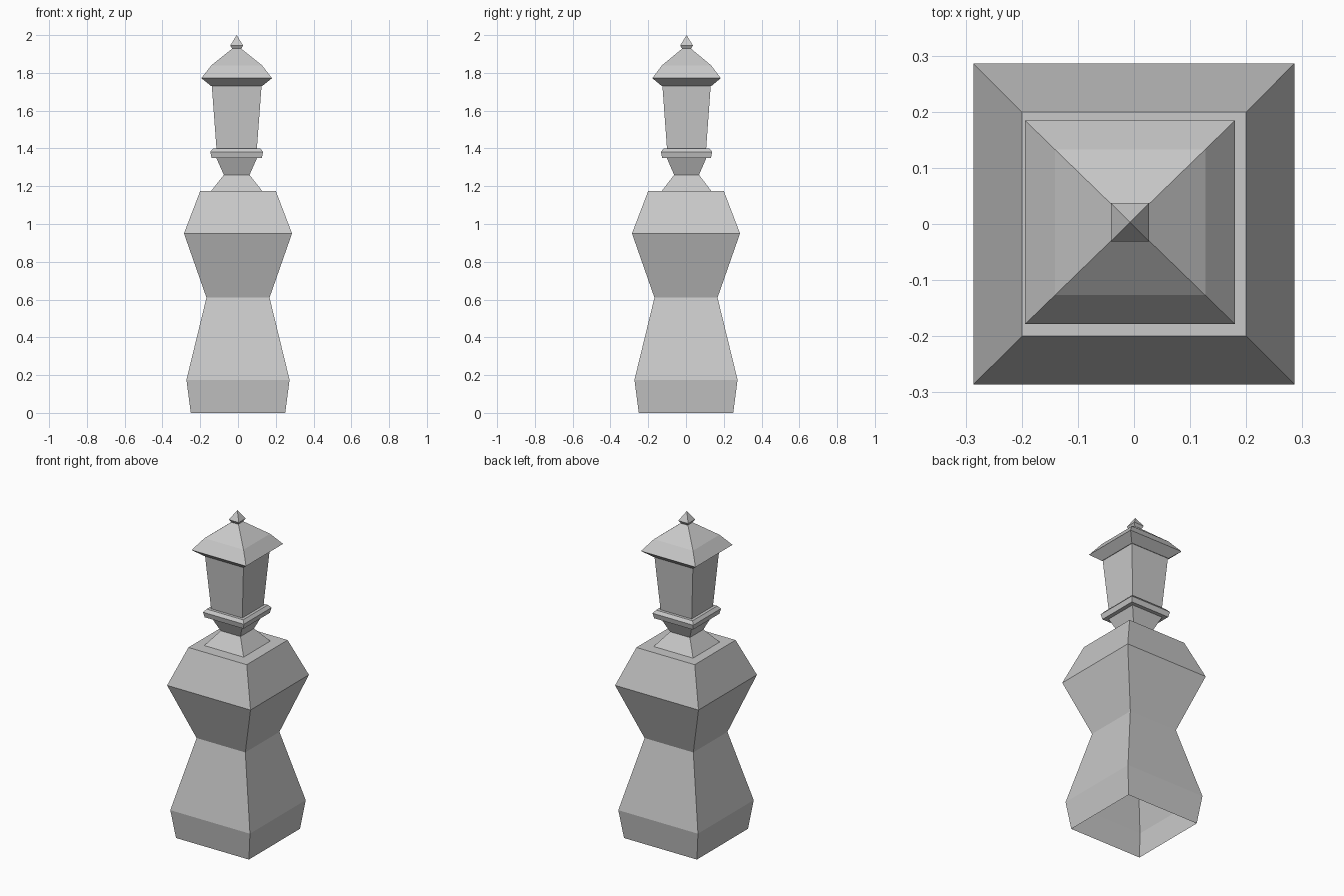
import bpy
import bmesh

cube = bpy.data.objects.get("Cube")
if cube:
    bpy.data.objects.remove(cube, do_unlink=True)

# One plain stone colour
stone = bpy.data.materials.new("light grey stone")
stone.use_nodes = True
colour = (0.58, 0.58, 0.58, 1)
stone.diffuse_color = colour
bsdf = next(n for n in stone.node_tree.nodes if n.type == "BSDF_PRINCIPLED")
bsdf.inputs["Base Color"].default_value = colour


def square_tower(name, profile, centre=(0, 0), depth=1.0, cap_bottom=True):
    """Stack square rings of (half width, height); zero width makes a point."""
    bm = bmesh.new()
    rings = []
    for half, z in profile:
        corners = [(-1, -1), (1, -1), (1, 1), (-1, 1)] if half else [(0, 0)]
        rings.append([bm.verts.new((centre[0] + sx * half,
                                    centre[1] + sy * half * depth, z))
                      for sx, sy in corners])
    for low, high in zip(rings, rings[1:]):
        for i in range(4):
            j = (i + 1) % 4
            top = [high[j], high[i]] if len(high) == 4 else [high[0]]
            bm.faces.new([low[i], low[j]] + top)
    if cap_bottom:
        bm.faces.new(rings[0][::-1])
    if len(rings[-1]) == 4:
        bm.faces.new(rings[-1])
    mesh = bpy.data.meshes.new(name)
    bm.to_mesh(mesh)
    bm.free()
    mesh.materials.append(stone)
    obj = bpy.data.objects.new(name, mesh)
    bpy.context.collection.objects.link(obj)
    return obj


# Waisted pedestal, hollow underneath
square_tower("pedestal", [(0.25, 0), (0.273, 0.175), (0.167, 0.61),
                          (0.286, 0.95), (0.2, 1.175)], cap_bottom=False)

# Lantern parts sit a touch off centre and are slightly narrower in depth
upper = {"centre": (-0.007, 0.003), "depth": 0.97}
square_tower("neck", [(0.135, 1.175), (0.068, 1.26), (0.108, 1.35)], **upper)
square_tower("collar", [(0.133, 1.35), (0.14, 1.382), (0.125, 1.4)], **upper)
square_tower("lantern_body", [(0.107, 1.4), (0.132, 1.735)], **upper)
square_tower("roof", [(0.135, 1.73), (0.187, 1.772), (0.134, 1.84),
                      (0.022, 1.93)], **upper)
square_tower("finial", [(0.022, 1.925), (0.034, 1.945), (0, 2)],
             centre=upper["centre"])
